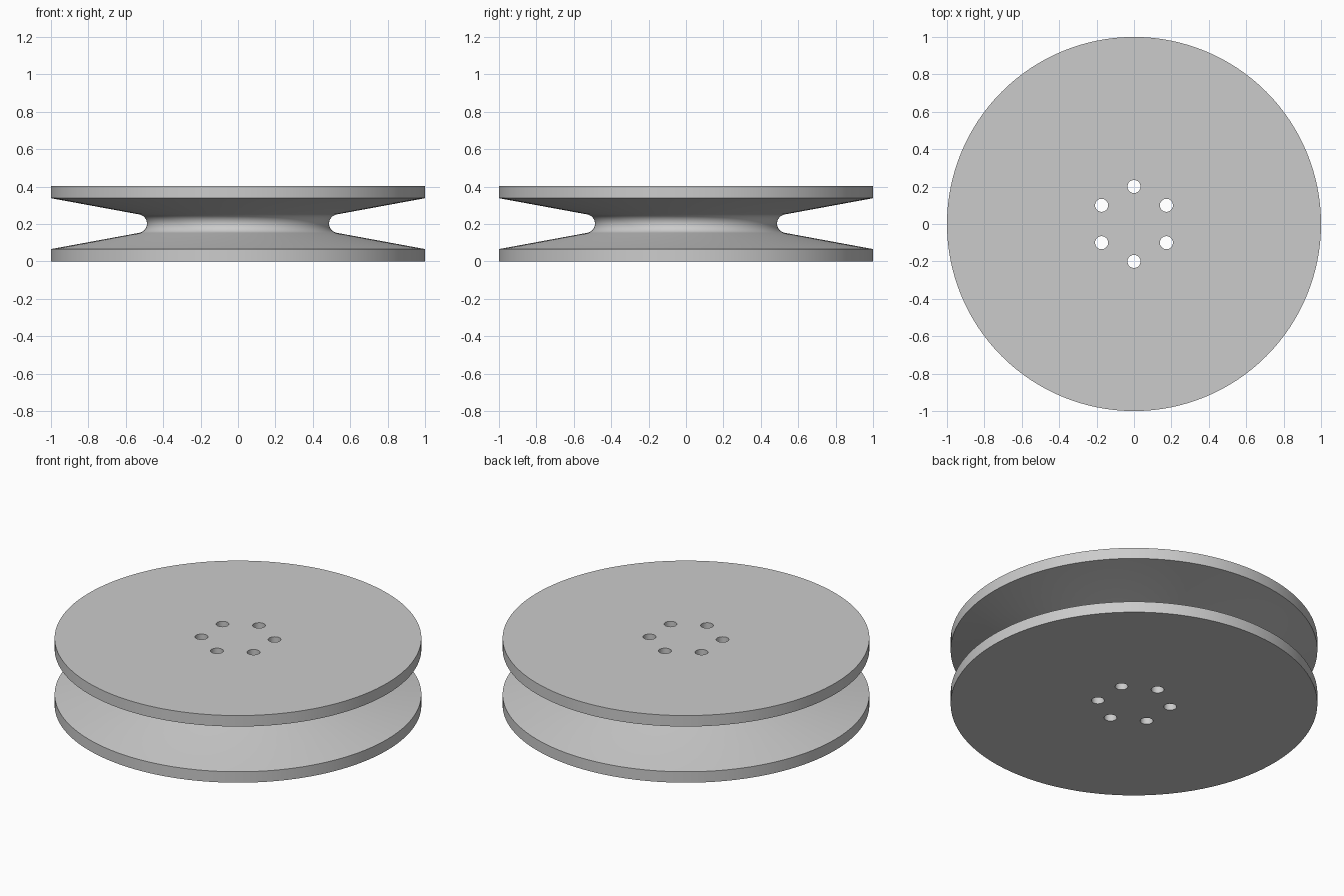
import bpy, bmesh, math

if "Cube" in bpy.data.objects:
    bpy.data.objects.remove(bpy.data.objects["Cube"])

SEGMENTS = 128
HEIGHT, RADIUS, LIP = 0.404, 1.0, 0.066
FILLET, GROOVE_R = 0.05, 0.487
HOLES, HOLE_CIRCLE, HOLE_R = 6, 0.2, 0.035

grey = bpy.data.materials.new("plain grey")
grey.diffuse_color = (0.6, 0.6, 0.6, 1)
grey.use_nodes = True
grey.node_tree.nodes["Principled BSDF"].inputs["Base Color"].default_value = grey.diffuse_color


def add_object(name, bm):
    bmesh.ops.recalc_face_normals(bm, faces=bm.faces)
    mesh = bpy.data.meshes.new(name)
    bm.to_mesh(mesh)
    bm.free()
    mesh.materials.append(grey)
    obj = bpy.data.objects.new(name, mesh)
    bpy.context.collection.objects.link(obj)
    return obj


# Half section: lower lip, sloped flank, rounded groove floor, upper flank, upper lip
mid = HEIGHT / 2
slope = math.radians(10.6)
arc_x = GROOVE_R + FILLET
profile = [(RADIUS, 0), (RADIUS, LIP)]
steps = 16
for i in range(steps + 1):
    a = (math.pi / 2 - slope) * (2 * i / steps - 1)
    profile.append((arc_x - FILLET * math.cos(a), mid + FILLET * math.sin(a)))
profile += [(RADIUS, HEIGHT - LIP), (RADIUS, HEIGHT)]

# Pulley wheel: revolved section closed by flat discs
bm = bmesh.new()
rings = []
for r, z in profile:
    rings.append([bm.verts.new((r * math.cos(t), r * math.sin(t), z))
                  for t in (2 * math.pi * k / SEGMENTS for k in range(SEGMENTS))])
for low, high in zip(rings, rings[1:]):
    for k in range(SEGMENTS):
        n = (k + 1) % SEGMENTS
        bm.faces.new((low[k], low[n], high[n], high[k]))
bm.faces.new(rings[0])
bm.faces.new(rings[-1])
wheel = add_object("pulley_wheel", bm)

# Bolt holes: ring of cylinders cut right through the hub
bm = bmesh.new()
for k in range(HOLES):
    t = math.pi / 2 + 2 * math.pi * k / HOLES
    made = bmesh.ops.create_cone(bm, cap_ends=True, segments=32, radius1=HOLE_R,
                                 radius2=HOLE_R, depth=HEIGHT + 0.2)
    bmesh.ops.translate(bm, verts=made["verts"],
                        vec=(HOLE_CIRCLE * math.cos(t), HOLE_CIRCLE * math.sin(t), mid))
cutter = add_object("bolt_hole_cutter", bm)
cutter.hide_render = True
cutter.hide_set(True)

cut = wheel.modifiers.new("bolt_holes", "BOOLEAN")
cut.operation = "DIFFERENCE"
cut.solver = "EXACT"
cut.object = cutter

# Apply the cut, then smooth the round surfaces and keep the rims sharp
bpy.context.view_layer.objects.active = wheel
wheel.select_set(True)
bpy.ops.object.modifier_apply(modifier=cut.name)
bpy.data.objects.remove(cutter)
bpy.ops.object.shade_smooth_by_angle(angle=math.radians(30))
